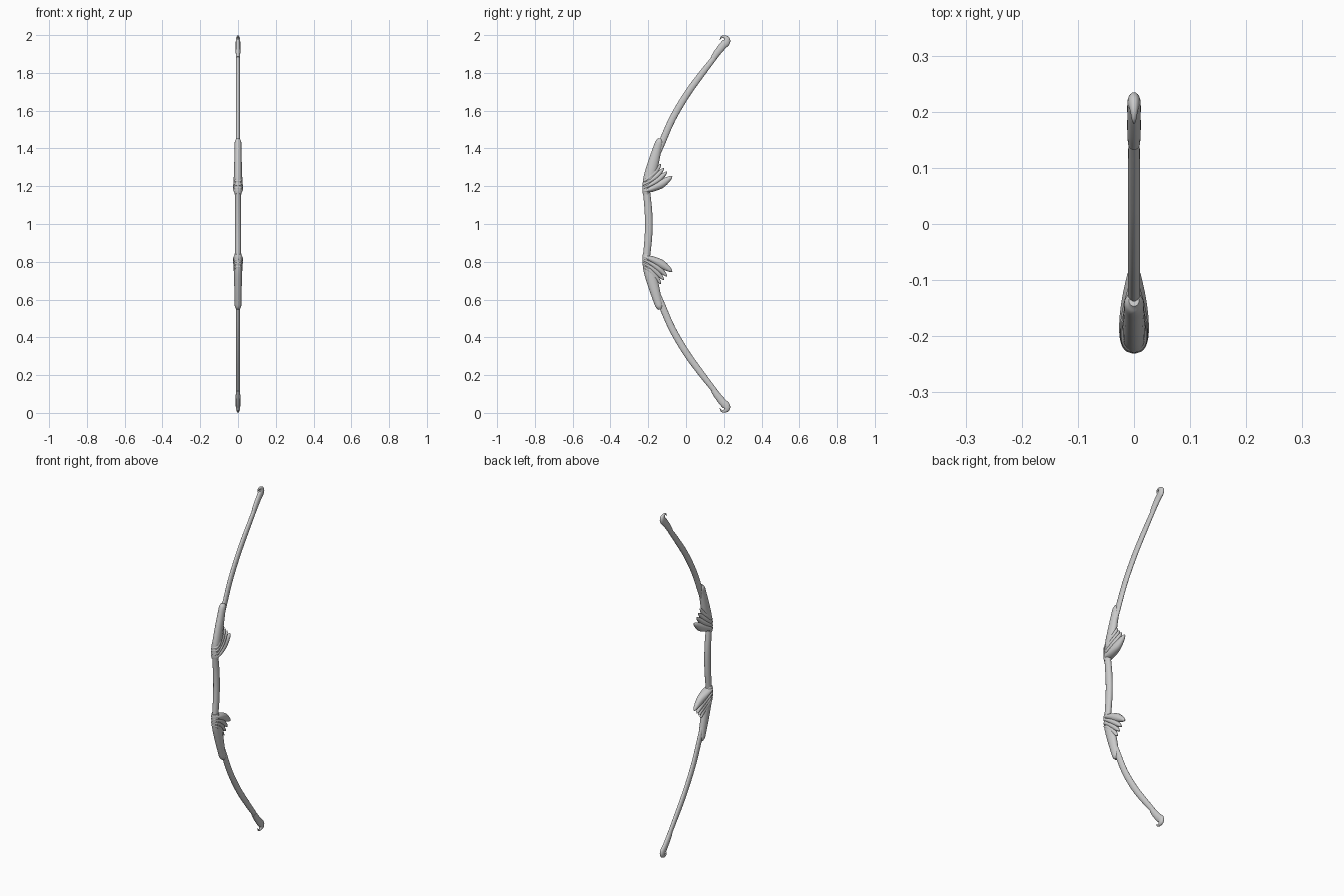
import bpy, bmesh, math
from mathutils import Vector

if "Cube" in bpy.data.objects:
    bpy.data.objects.remove(bpy.data.objects["Cube"])


def smooth_path(pts, steps):
    """Catmull-Rom through rows of (y, z, in-plane radius, x radius)."""
    p = [Vector(q) for q in pts]
    p = [p[0] * 2 - p[1]] + p + [p[-1] * 2 - p[-2]]
    out = []
    for i in range(1, len(p) - 2):
        a, b, c, d = p[i - 1:i + 3]
        for s in range(steps):
            t = s / steps
            out.append(0.5 * (2 * b + (c - a) * t + (2 * a - 5 * b + 4 * c - d) * t * t
                              + (3 * b - a - 3 * c + d) * t ** 3))
    out.append(p[-2])
    return out


def sweep(name, pts, steps=6, sides=20, mirror=True):
    """Elliptical tube along a path in the YZ plane, mirrored about z = 1."""
    path = smooth_path(pts, steps)
    bm = bmesh.new()
    rings = []
    for i, q in enumerate(path):
        n0, n1 = path[max(i - 1, 0)], path[min(i + 1, len(path) - 1)]
        tan = Vector((0, n1[0] - n0[0], n1[1] - n0[1])).normalized()
        nrm = Vector((0, tan.z, -tan.y))
        r, rx = max(q[2], 0.001), max(q[3], 0.001)
        ring = []
        for k in range(sides):
            a = 2 * math.pi * k / sides
            co = Vector((0, q[0], q[1] - 1)) + nrm * r * math.cos(a)
            co.x = rx * math.sin(a)
            ring.append(bm.verts.new(co))
        rings.append(ring)
    for a, b in zip(rings, rings[1:]):
        for k in range(sides):
            j = (k + 1) % sides
            bm.faces.new((a[k], a[j], b[j], b[k]))
    bm.faces.new(rings[0][::-1])
    bm.faces.new(rings[-1])
    bmesh.ops.recalc_face_normals(bm, faces=bm.faces)
    me = bpy.data.meshes.new(name)
    bm.to_mesh(me)
    bm.free()
    ob = bpy.data.objects.new(name, me)
    ob.location.z = 1
    bpy.context.collection.objects.link(ob)
    if mirror:
        m = ob.modifiers.new("mirror", 'MIRROR')
        m.use_axis = (False, False, True)
    bpy.ops.object.select_all(action='DESELECT')
    ob.select_set(True)
    bpy.context.view_layer.objects.active = ob
    bpy.ops.object.shade_smooth_by_angle(angle=math.radians(40))
    return ob


# Grip, slightly bowed
sweep("grip", [(-.209, .83, .019, .015), (-.2, .92, .02, .016), (-.197, 1, .02, .016),
               (-.2, 1.08, .02, .016), (-.209, 1.17, .019, .015)], mirror=False)

# Curved limbs
sweep("limbs", [(-.15, 1.38, .018, .011), (-.13, 1.425, .018, .011), (-.073, 1.555, .018, .011),
                (0, 1.68, .018, .011), (.074, 1.783, .017, .011), (.153, 1.885, .014, .010)])

# Hooked tips
sweep("hooked_tips", [(.145, 1.878, .016, .011), (.165, 1.907, .018, .012),
                      (.193, 1.942, .02, .012), (.212, 1.962, .021, .012),
                      (.215, 1.979, .017, .011), (.202, 1.991, .008, .007),
                      (.186, 1.988, .005, .004), (.179, 1.975, .001, .001)])

# Sleeves covering the limb roots
sweep("sleeves", [(-.212, 1.158, .017, .018), (-.208, 1.18, .023, .021), (-.195, 1.24, .031, .021),
                  (-.174, 1.32, .029, .02), (-.152, 1.40, .023, .018),
                  (-.141, 1.435, .02, .017), (-.137, 1.452, .01, .009)])

# Layered wing feathers: base (y, z), tip (y, z), half height
feathers = [((-.228, 1.17), (-.073, 1.253), .023),
            ((-.230, 1.187), (-.1, 1.278), .017),
            ((-.230, 1.205), (-.117, 1.297), .016),
            ((-.228, 1.222), (-.133, 1.318), .016)]
for i, ((y0, z0), (y1, z1), h) in enumerate(feathers):
    rows = []
    for t, k, w in [(0, .1, .006), (.04, .45, .018), (.15, .62, .0255), (.35, .85, .026),
                    (.6, 1, .021), (.85, .62, .013), (.96, .3, .007), (1, .05, .002)]:
        sag = .012 * math.sin(math.pi * t)
        rows.append((y0 + (y1 - y0) * t + sag * .4, z0 + (z1 - z0) * t - sag * .6,
                     h * k, w - .0012 * i if t < .9 else w))
    sweep(f"wing_feather_{i + 1}", rows, steps=4)
